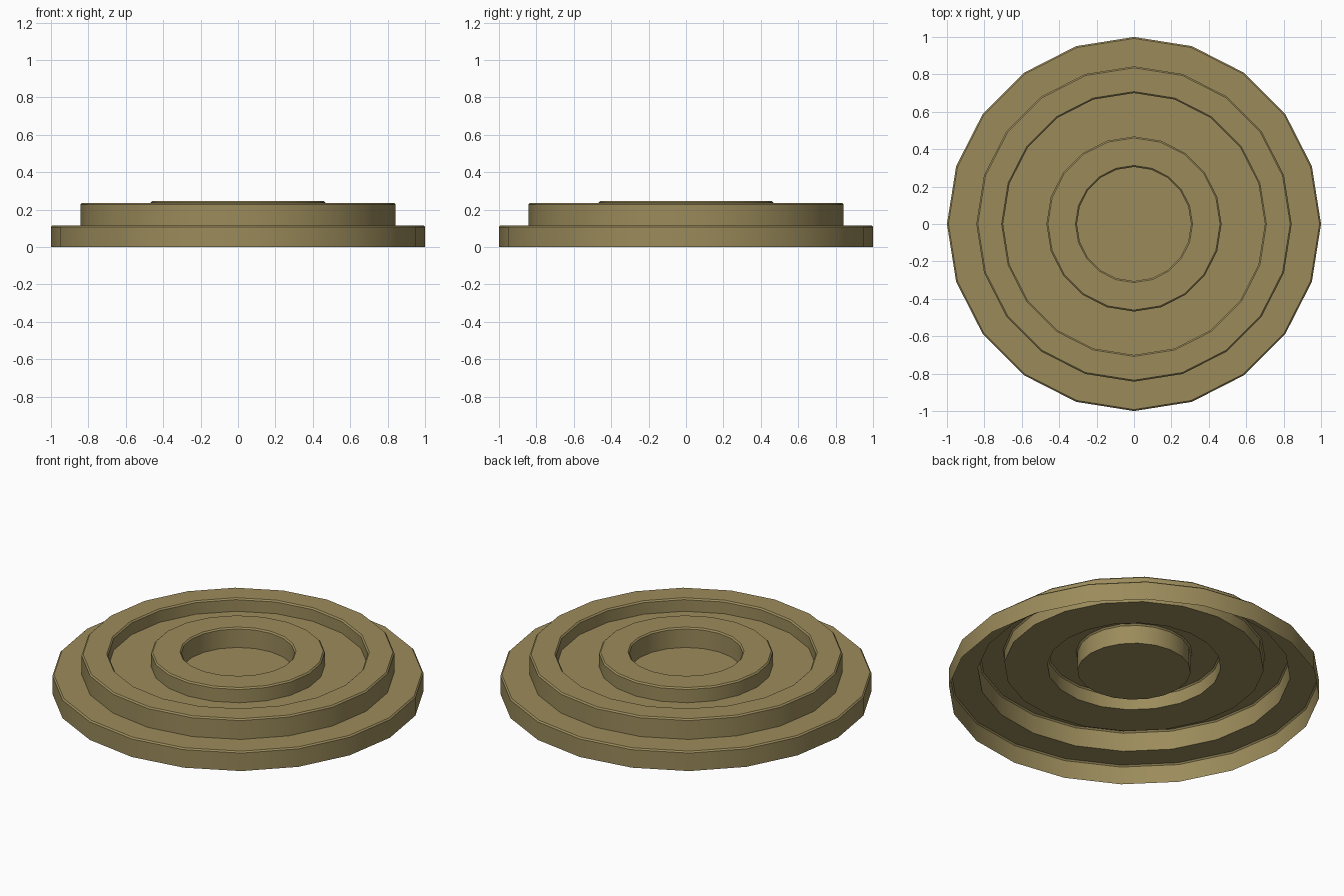
import bpy, bmesh, math

if "Cube" in bpy.data.objects:
    bpy.data.objects.remove(bpy.data.objects["Cube"])

SIDES = 20
B = 0.008  # small bevel on the raised rims

mat = bpy.data.materials.new("dull brass")
mat.diffuse_color = (0.33, 0.26, 0.105, 1)
mat.use_nodes = True
mat.node_tree.nodes["Principled BSDF"].inputs["Base Color"].default_value = mat.diffuse_color

# Profile (radius, height) from the outer foot inward; open, thin shell
profile = [
    (1.0, 0.0), (1.0, 0.115 - B), (1.0 - B, 0.115),          # outer flange
    (0.843, 0.115), (0.843, 0.235 - B), (0.843 - B, 0.235),  # raised step
    (0.70 + B, 0.235), (0.70, 0.235 - B), (0.70, 0.158),     # drop into the groove
    (0.468, 0.158), (0.468, 0.245 - B), (0.468 - B, 0.245),  # inner ring
    (0.305 + B, 0.245), (0.305, 0.245 - B), (0.305, 0.127),  # central well
]

bm = bmesh.new()
rings = []
for r, z in profile:
    rings.append([bm.verts.new((r * math.cos(2 * math.pi * j / SIDES),
                                r * math.sin(2 * math.pi * j / SIDES), z))
                  for j in range(SIDES)])
for a, b in zip(rings, rings[1:]):
    for j in range(SIDES):
        k = (j + 1) % SIDES
        bm.faces.new((a[j], a[k], b[k], b[j]))
bm.faces.new(rings[-1])  # floor of the well

mesh = bpy.data.meshes.new("stepped_disc")
bm.to_mesh(mesh)
bm.free()
mesh.materials.append(mat)
disc = bpy.data.objects.new("stepped_disc", mesh)
bpy.context.collection.objects.link(disc)

# Smooth around the rings, sharp at the steps
bpy.context.view_layer.objects.active = disc
disc.select_set(True)
bpy.ops.object.shade_smooth_by_angle(angle=math.radians(30))
